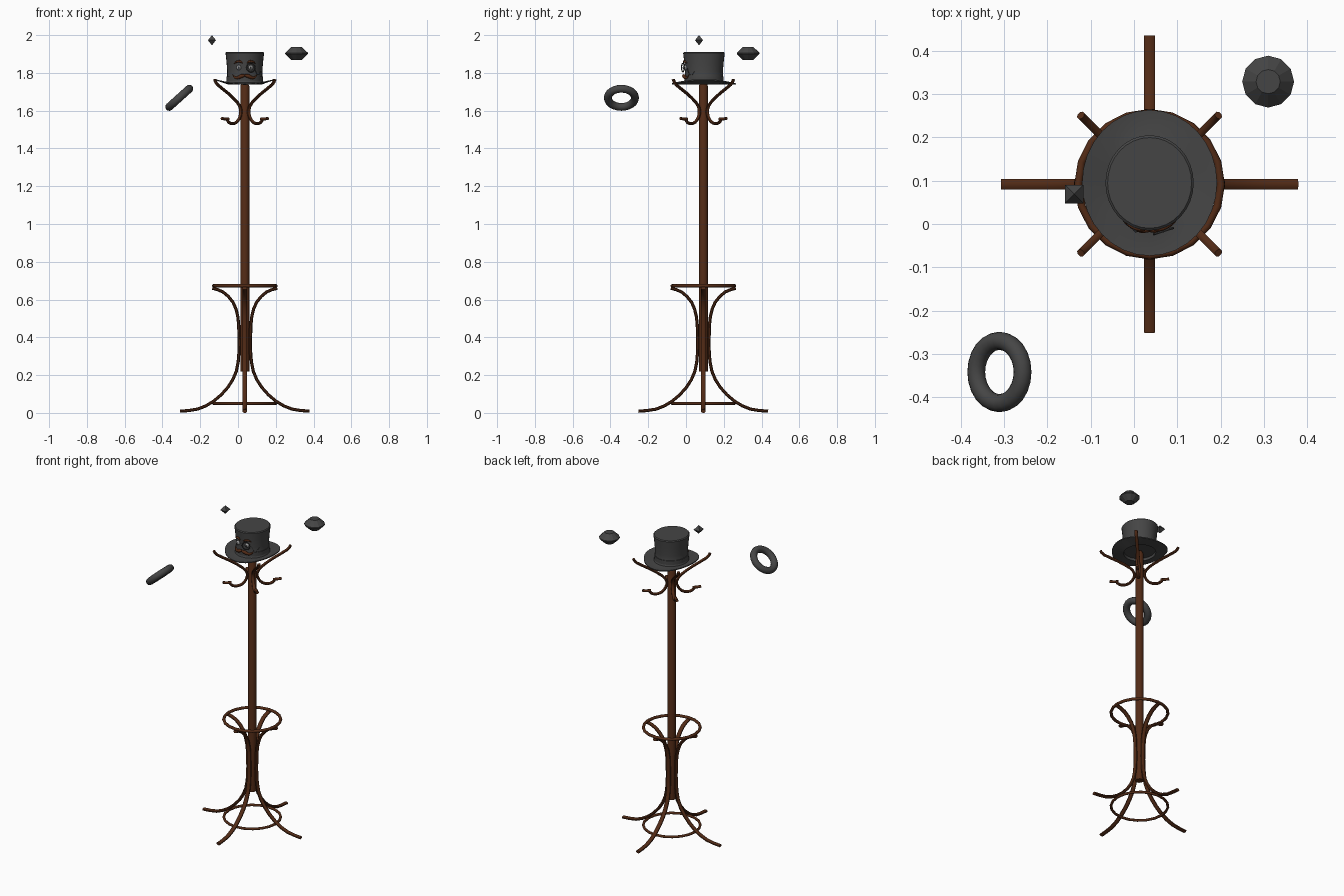
import bpy, bmesh, math
from mathutils import Matrix, Vector

if "Cube" in bpy.data.objects:
    bpy.data.objects.remove(bpy.data.objects["Cube"])

CX, CY = 0.036, 0.092          # axis of the stand


def material(name, rgb):
    m = bpy.data.materials.new(name)
    m.diffuse_color = (*rgb, 1)
    m.use_nodes = True
    m.node_tree.nodes["Principled BSDF"].inputs["Base Color"].default_value = m.diffuse_color
    return m


WOOD = material("dark_wood", (0.085, 0.024, 0.008))
GREY = material("dark_grey", (0.06, 0.06, 0.06))
PALE = material("pale_grey", (0.3, 0.3, 0.3))


def finish(bm, name, mat, loc=(0, 0, 0), smooth=35):
    bmesh.ops.recalc_face_normals(bm, faces=bm.faces)
    me = bpy.data.meshes.new(name)
    bm.to_mesh(me)
    bm.free()
    ob = bpy.data.objects.new(name, me)
    bpy.context.collection.objects.link(ob)
    ob.location = loc
    me.materials.append(mat)
    if smooth:
        bpy.ops.object.select_all(action='DESELECT')
        ob.select_set(True)
        bpy.context.view_layer.objects.active = ob
        bpy.ops.object.shade_smooth_by_angle(angle=math.radians(smooth))
    return ob


def skin(bm, rings, closed=False):
    n = len(rings[0])
    pairs = list(zip(rings, rings[1:] + rings[:1])) if closed else list(zip(rings, rings[1:]))
    for a, b in pairs:
        for i in range(n):
            j = (i + 1) % n
            bm.faces.new((a[i], a[j], b[j], b[i]))
    if not closed:
        bm.faces.new(rings[0][::-1])
        bm.faces.new(rings[-1])


def refine(pts, steps=2):
    """Catmull-Rom through the path points."""
    p = [Vector(q) for q in pts]
    p = [2 * p[0] - p[1]] + p + [2 * p[-1] - p[-2]]
    out = []
    for a, b, c, d in zip(p, p[1:], p[2:], p[3:]):
        for k in range(steps):
            t = k / steps
            out.append(0.5 * (2 * b + (c - a) * t + (2 * a - 5 * b + 4 * c - d) * t * t
                              + (3 * b - a - 3 * c + d) * t ** 3))
    return out + [p[-2]]


def sweep(name, path, width, thick, angle, sides=8):
    """Bent rod lying in a vertical plane; path holds (radius, height)."""
    bm = bmesh.new()
    pts = refine(path)
    rings = []
    for i, p in enumerate(pts):
        t = (pts[min(i + 1, len(pts) - 1)] - pts[max(i - 1, 0)]).normalized()
        ring = []
        for k in range(sides):
            a = 2 * math.pi * (k + 0.5) / sides
            q = p + Vector((-t.y, t.x)) * math.sin(a) * thick
            ring.append(bm.verts.new((q.x, math.cos(a) * width, q.y)))
        rings.append(ring)
    skin(bm, rings)
    bm.transform(Matrix.Rotation(angle, 4, 'Z'))
    return finish(bm, name, WOOD, (CX, CY, 0), 50)


def torus(name, major, minor, mat, loc, rot=Matrix(), n=24, m=10):
    bm = bmesh.new()
    rings = []
    for i in range(n):
        a = 2 * math.pi * i / n
        rings.append([bm.verts.new(((major + minor * math.cos(b)) * math.cos(a),
                                    (major + minor * math.cos(b)) * math.sin(a),
                                    minor * math.sin(b)))
                      for b in (2 * math.pi * k / m for k in range(m))])
    skin(bm, rings, True)
    bm.transform(rot)
    return finish(bm, name, mat, loc, 50)


def lathe(name, prof, sides, mat, loc, smooth=35, phase=0.0, shape=None):
    bm = bmesh.new()
    rings = [[bm.verts.new((r * math.cos(a), r * math.sin(a), z))
              for a in (phase + 2 * math.pi * k / sides for k in range(sides))]
             for r, z in prof]
    skin(bm, rings)
    if shape:
        for v in bm.verts:
            v.co = shape(v.co)
    bmesh.ops.remove_doubles(bm, verts=bm.verts, dist=1e-5)
    return finish(bm, name, mat, loc, smooth)


# Pole
lathe("pole", [(0.024, 0.22), (0.024, 1.73), (0.015, 1.75)], 12, WOOD, (CX, CY, 0))

# Four bent legs
leg = [(0.172, 0.66), (0.115, 0.64), (0.062, 0.585), (0.037, 0.51), (0.031, 0.42),
       (0.031, 0.32), (0.045, 0.22), (0.09, 0.135), (0.165, 0.062), (0.25, 0.02), (0.343, 0.009)]
for i in range(4):
    sweep(f"leg_{i + 1}", leg, 0.0135, 0.009, i * math.pi / 2)

# Four S-shaped arms: hat peg above, coat hook below
arm = [(0.225, 1.765), (0.205, 1.738), (0.125, 1.692), (0.055, 1.643), (0.03, 1.605),
       (0.036, 1.568), (0.06, 1.54), (0.09, 1.531), (0.118, 1.537), (0.134, 1.555)]
for i in range(4):
    a = math.pi / 4 + i * math.pi / 2
    sweep(f"arm_{i + 1}", arm, 0.010, 0.008, a)
    sweep(f"hook_tip_{i + 1}", [(0.122, 1.556), (0.148, 1.556), (0.172, 1.559)], 0.009, 0.008, a)

# Hoops
torus("upper_hoop", 0.165, 0.009, WOOD, (CX, CY, 0.673), n=20, m=8)
torus("lower_hoop", 0.165, 0.008, WOOD, (CX, CY, 0.05), n=20, m=8)


# Hat: oval, brim curled up at the sides
def hat_shape(c):
    r = math.hypot(c.x, c.y)
    curl = 0.022 * (c.x / 0.156) ** 2 if r > 0.11 else 0
    return Vector((c.x, c.y * 1.08, c.z + curl))


hat_loc = (CX, 0.095, 0)
lathe("top_hat", [(0, 1.911), (0.097, 1.911), (0.102, 1.906), (0.097, 1.86), (0.093, 1.81),
                  (0.093, 1.765), (0.1, 1.748), (0.128, 1.743), (0.156, 1.745), (0.156, 1.739),
                  (0.128, 1.737), (0.09, 1.739), (0.087, 1.765), (0.087, 1.81), (0.095, 1.895),
                  (0, 1.897)], 32, GREY, hat_loc, shape=hat_shape)
lathe("hat_band", [(0.09, 1.755), (0.0965, 1.755), (0.0965, 1.782), (0.09, 1.782)],
      32, GREY, hat_loc, shape=hat_shape)


# Face on the front of the hat
def face_y(x, out):
    return 0.095 - 1.08 * math.sqrt(max(0.094 ** 2 - (x - CX) ** 2, 0)) - out


def face_rod(name, pts, mat, out=0.004):
    """Tapered rod hugging the hat; pts hold (x offset, z, radius)."""
    cu = bpy.data.curves.new(name, 'CURVE')
    cu.dimensions = '3D'
    cu.bevel_depth = 1
    cu.bevel_resolution = 2
    cu.use_fill_caps = True
    sp = cu.splines.new('POLY')
    fine = refine(pts, 3)
    sp.points.add(len(fine) - 1)
    for p, (x, z, r) in zip(sp.points, fine):
        p.co = (CX + x, face_y(CX + x, out), z, 1)
        p.radius = max(r, 0.0005)
    ob = bpy.data.objects.new(name, cu)
    bpy.context.collection.objects.link(ob)
    cu.materials.append(mat)
    bpy.ops.object.select_all(action='DESELECT')
    ob.select_set(True)
    bpy.context.view_layer.objects.active = ob
    bpy.ops.object.convert(target='MESH')


for side, s in (("left", -1), ("right", 1)):
    face_rod(f"moustache_{side}", [(0, 1.787, 0.006), (s * 0.018, 1.783, 0.010),
             (s * 0.04, 1.774, 0.008), (s * 0.056, 1.779, 0.005), (s * 0.064, 1.79, 0.001)], WOOD, 0.006)
    face_rod(f"eyebrow_{side}", [(s * 0.012, 1.853, 0.003), (s * 0.027, 1.861, 0.006),
             (s * 0.045, 1.858, 0.005), (s * 0.056, 1.849, 0.001)], WOOD, 0.008)
    for part, r, mat, out in (("eye", 0.013, PALE, 0.003), ("pupil", 0.005, GREY, 0.014)):
        bm = bmesh.new()
        bmesh.ops.create_uvsphere(bm, u_segments=12, v_segments=8, radius=r)
        x = CX + s * 0.032
        finish(bm, f"{part}_{side}", mat, (x, face_y(x, out), 1.828), 60)

# Monocle with a hanging chain
mx = CX + 0.032
torus("monocle_rim", 0.023, 0.003, GREY, (mx, face_y(mx, 0.016), 1.828),
      Matrix.Rotation(math.radians(18), 4, 'Z') @ Matrix.Rotation(math.pi / 2, 4, 'X'), 20, 6)
face_rod("monocle_chain", [(0.054, 1.822, 0.0015), (0.064, 1.795, 0.0015), (0.076, 1.79, 0.0015),
                           (0.084, 1.81, 0.0015)], GREY)

# Floating shapes
torus("floating_ring", 0.072, 0.021, GREY, (-0.311, -0.342, 1.668),
      Matrix.Rotation(math.radians(-42), 4, 'Y'), 24, 12)
lathe("floating_disc", [(0.028, -0.034), (0.06, -0.003), (0.06, 0.003), (0.028, 0.034)],
      12, GREY, (0.31, 0.329, 1.903), 0)
lathe("floating_diamond", [(0, -0.027), (0.03, 0), (0, 0.027)], 4, GREY,
      (-0.138, 0.069, 1.973), 0, math.pi / 4)
